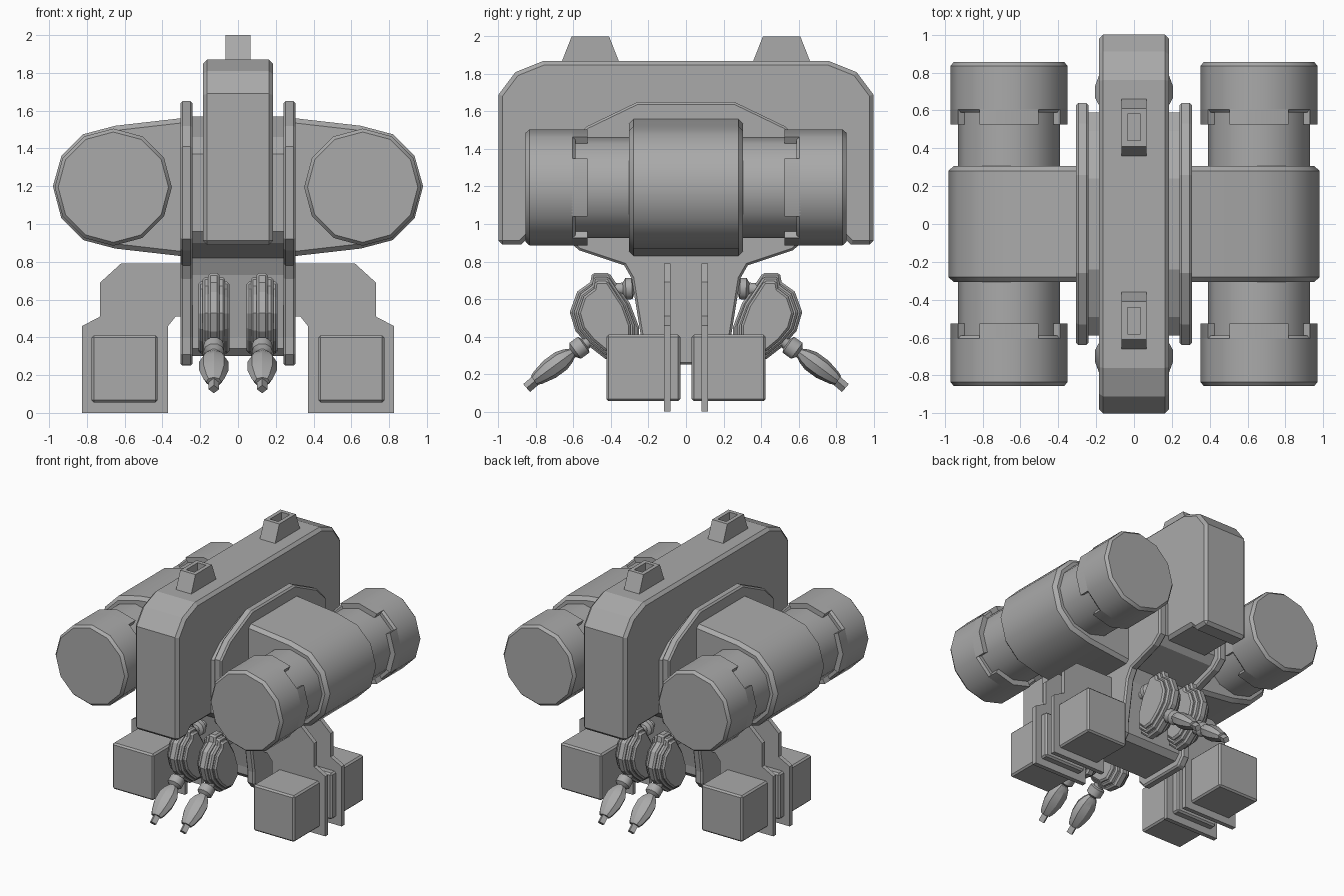
import bpy, bmesh, math
from mathutils import Vector

if "Cube" in bpy.data.objects:
    bpy.data.objects.remove(bpy.data.objects["Cube"], do_unlink=True)

grey = bpy.data.materials.new("hull_grey")
grey.use_nodes = True
COLOUR = (0.4, 0.4, 0.4, 1)
grey.diffuse_color = COLOUR
grey.node_tree.nodes["Principled BSDF"].inputs["Base Color"].default_value = COLOUR


def finish(name, bm, bevel=0, smooth=0):
    """Turn a bmesh into a named grey object with optional edge chamfer."""
    bmesh.ops.recalc_face_normals(bm, faces=bm.faces)
    mesh = bpy.data.meshes.new(name)
    bm.to_mesh(mesh)
    bm.free()
    mesh.materials.append(grey)
    ob = bpy.data.objects.new(name, mesh)
    bpy.context.collection.objects.link(ob)
    if bevel:
        mod = ob.modifiers.new("chamfer", "BEVEL")
        mod.width = bevel
        mod.segments = 1
        mod.limit_method = 'ANGLE'
        mod.angle_limit = math.radians(50)
    if smooth:
        bpy.ops.object.select_all(action='DESELECT')
        ob.select_set(True)
        bpy.context.view_layer.objects.active = ob
        bpy.ops.object.shade_smooth_by_angle(angle=math.radians(smooth))
    return ob


def prism(name, pts, axis, lo, hi, bevel=0, smooth=0):
    """Extrude a closed profile along x (pts are y,z) or y (pts are x,z)."""
    bm = bmesh.new()
    place = (lambda p, d: (d, p[0], p[1])) if axis == 'x' else (lambda p, d: (p[0], d, p[1]))
    a = [bm.verts.new(place(p, lo)) for p in pts]
    b = [bm.verts.new(place(p, hi)) for p in pts]
    bm.faces.new(a)
    bm.faces.new(b)
    for i in range(len(pts)):
        j = (i + 1) % len(pts)
        bm.faces.new((a[i], a[j], b[j], b[i]))
    return finish(name, bm, bevel, smooth)


def rod(name, start, end, profile, sides=10, smooth=40, squash=1):
    """Turned part: profile is (distance fraction, radius) from start to end."""
    start, end = Vector(start), Vector(end)
    turn = (end - start).to_track_quat('Z', 'Y')
    bm = bmesh.new()
    rings = []
    for t, r in profile:
        ring = []
        for i in range(sides):
            a = math.tau * i / sides
            off = turn @ Vector((r * math.cos(a), r * math.sin(a) * squash, 0))
            ring.append(bm.verts.new(start.lerp(end, t) + off))
        rings.append(ring)
    for lower, upper in zip(rings, rings[1:]):
        for i in range(sides):
            j = (i + 1) % sides
            bm.faces.new((lower[i], lower[j], upper[j], upper[i]))
    bm.faces.new(rings[0])
    bm.faces.new(rings[-1])
    return finish(name, bm, 0, smooth)


def both(half):
    """Mirror a half profile across the first coordinate."""
    return half + [(-u, v) for u, v in reversed(half)]


def inset(pts, amount):
    """Shrink a profile towards its middle by about the given distance."""
    cu = (min(p[0] for p in pts) + max(p[0] for p in pts)) / 2
    cv = (min(p[1] for p in pts) + max(p[1] for p in pts)) / 2
    su = 1 - amount / (max(p[0] for p in pts) - cu)
    sv = 1 - amount / (max(p[1] for p in pts) - cv)
    return [(cu + (u - cu) * su, cv + (v - cv) * sv) for u, v in pts]


# Tall central slab with stepped underside
prism("central_slab", both([(0.76, 1.87), (0.91, 1.81), (1, 1.69), (1, 0.89),
                            (0.88, 0.89), (0.83, 0.94)]), 'x', -0.185, 0.185, 0.022)

# Core and the two raised side plates
plate = both([(0.26, 1.65), (0.53, 1.52), (0.64, 1.41), (0.64, 0.92), (0.57, 0.86),
              (0.33, 0.78), (0.29, 0.71), (0.24, 0.4), (0.24, 0.31), (0.19, 0.25)])
core = both([(0.24, 1.57), (0.49, 1.46), (0.59, 1.37), (0.59, 0.96), (0.54, 0.9),
             (0.29, 0.82), (0.25, 0.73), (0.2, 0.4), (0.2, 0.34), (0.16, 0.3)])
prism("core_block", core, 'x', -0.26, 0.26)
for s, side in ((1, "left"), (-1, "right")):
    prism(f"{side}_side_plate", plate, 'x', *sorted((s * 0.24, s * 0.305)), 0.012)

# Hollow vents on top
for f, end in ((-1, "front"), (1, "back")):
    bm = bmesh.new()
    corners = ((-1, -1), (1, -1), (1, 1), (-1, 1))
    rings = []
    for hx, hy, z in ((0.065, 0.155, 1.86), (0.065, 0.1, 2), (0.035, 0.07, 2), (0.035, 0.07, 1.9)):
        rings.append([bm.verts.new((hx * a, f * 0.51 + hy * b, z)) for a, b in corners])
    for lower, upper in zip(rings, rings[1:]):
        for i in range(4):
            j = (i + 1) % 4
            bm.faces.new((lower[i], lower[j], upper[j], upper[i]))
    bm.faces.new(rings[0])
    bm.faces.new(rings[-1])
    finish(f"{end}_vent", bm)

# Engine nacelles, drums and notched end caps
SIDES, CX, CZ = 12, 0.66, 1.195
shell = [(0.24, 1.57), (0.3, 1.56), (0.65, 1.52), (0.82, 1.475), (0.935, 1.36), (0.98, 1.2),
         (0.935, 1.03), (0.82, 0.915), (0.65, 0.87), (0.3, 0.83), (0.24, 0.82)]


def rim(radius, first, last):
    return [(radius * math.cos(math.tau * i / SIDES), radius * math.sin(math.tau * i / SIDES))
            for i in range(first, last + 1)]


for s, side in ((1, "left"), (-1, "right")):
    prism(f"{side}_nacelle", [(s * x, z) for x, z in shell], 'y', -0.305, 0.305, 0.025, 35)
    rod(f"{side}_drum", (s * CX, -0.62, CZ), (s * CX, 0.62, CZ), [(0, 0.27), (1, 0.27)], SIDES)
    for f, end in ((-1, "front"), (1, "back")):
        rod(f"{side}_{end}_cap", (s * CX, f * 0.59, CZ), (s * CX, f * 0.855, CZ),
            [(0, 0.295), (0.06, 0.31), (0.92, 0.31), (1, 0.292)], SIDES, 35)
        # Tabs that leave a notch on each diagonal
        for k in range(4):
            first = k * 3 - 1
            band = rim(0.31, first, first + 2) + rim(0.265, first, first + 2)[::-1]
            prism(f"{side}_{end}_cap_tab", [(s * CX + u, CZ + v) for u, v in band], 'y',
                  *sorted((f * 0.525, f * 0.61)), 0, 35)

# Legs: thin stepped fins with block feet
fin = [(0.2, 0.79), (0.62, 0.79), (0.73, 0.69), (0.73, 0.51), (0.825, 0.46), (0.825, 0),
       (0.37, 0), (0.37, 0.46), (0.33, 0.51), (0.2, 0.51)]
foot = [(0.425, 0.055), (0.775, 0.055), (0.775, 0.41), (0.425, 0.41)]
for s, side in ((1, "left"), (-1, "right")):
    for f, end in ((-1, "front"), (1, "back")):
        prism(f"{side}_{end}_leg_fin", [(s * x, z) for x, z in fin], 'y',
              *sorted((f * 0.083, f * 0.117)))
        prism(f"{side}_{end}_foot", [(s * x, z) for x, z in foot], 'y',
              *sorted((f * 0.03, f * 0.425)), 0.012)

# Four folded arms: shoulder, layered upper arm, elbow, forearm, tip
arm = [(0.5, 0.74), (0.41, 0.74), (0.37, 0.68), (0.3, 0.58), (0.25, 0.45), (0.25, 0.34),
       (0.33, 0.27), (0.43, 0.28), (0.52, 0.35), (0.59, 0.43), (0.62, 0.53), (0.58, 0.64), (0.51, 0.69)]
bulge = [(0, 0.015), (0.15, 0.045), (0.5, 0.06), (0.85, 0.045), (1, 0.015)]
AX = 0.128
for s, side in ((1, "left"), (-1, "right")):
    for f, end in ((-1, "front"), (1, "back")):
        tag, x = f"{side}_{end}", s * AX

        def at(y, z):
            return (x, f * y, z)

        rod(f"{tag}_shoulder", at(0.2, 0.66), at(0.42, 0.65),
            [(0, 0.03), (0.35, 0.03), (0.4, 0.06), (0.55, 0.06), (0.62, 0.035), (1, 0.035)])
        for part, shrink, half in (("ridge", 0, 0.03), ("shell", 0.022, 0.06), ("cover", 0.045, 0.082)):
            prism(f"{tag}_arm_{part}", [(f * y, z) for y, z in inset(arm, shrink)], 'x',
                  x - half, x + half, 0.012)
        rod(f"{tag}_elbow", at(0.5, 0.39), at(0.63, 0.295),
            [(0, 0.035), (0.3, 0.035), (0.35, 0.055), (0.7, 0.055), (0.8, 0.03), (1, 0.03)])
        rod(f"{tag}_forearm", at(0.605, 0.315), at(0.81, 0.165),
            [(0, 0.035), (0.12, 0.058), (0.3, 0.078), (0.6, 0.078), (0.9, 0.055), (1, 0.04)], 8, 30, 0.72)
        rod(f"{tag}_fingertip", at(0.78, 0.185), at(0.85, 0.125), [(0, 0.028), (1, 0.028)], 4, 30)
